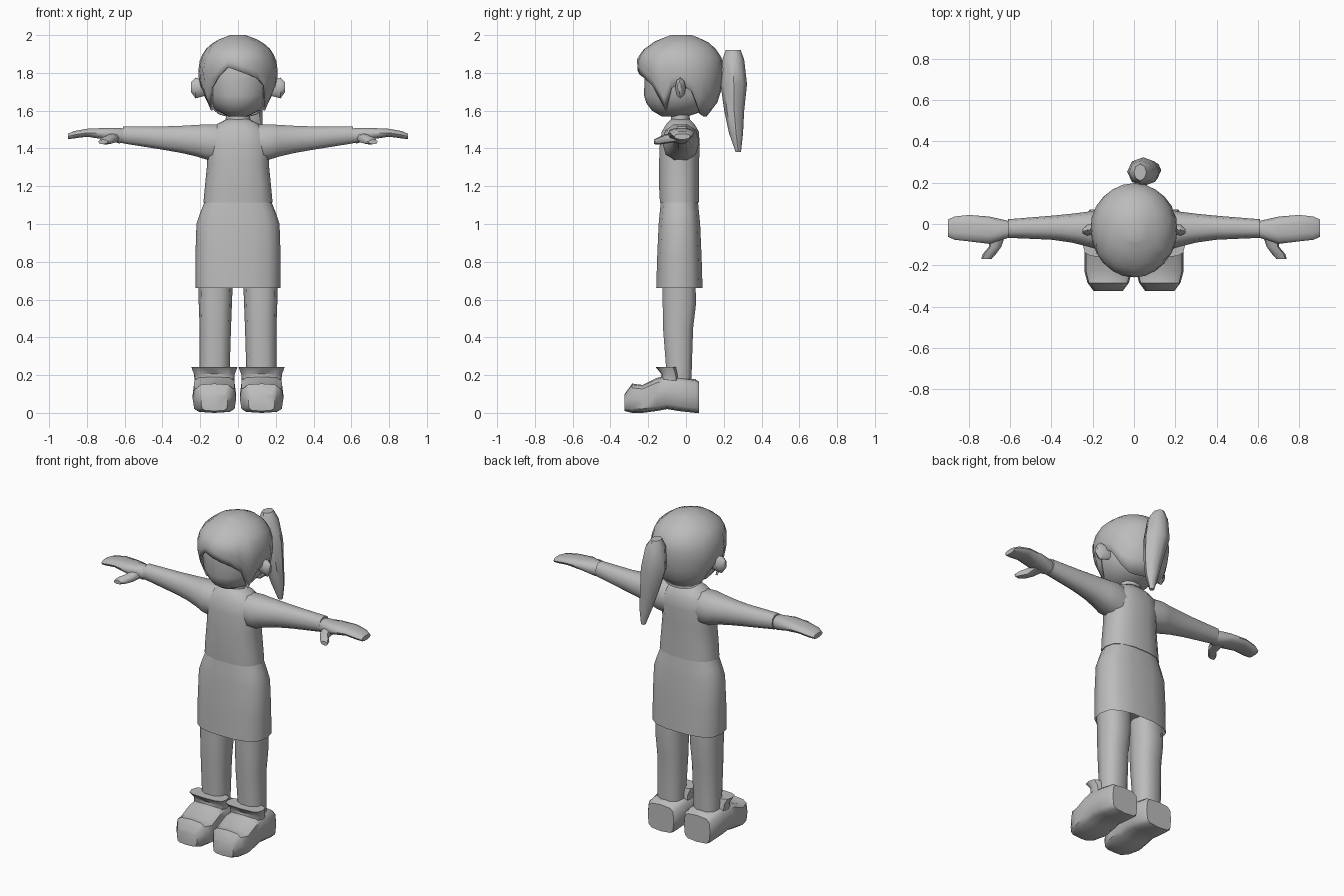
import bpy, math

grey = bpy.data.materials.new("plain grey")
grey.diffuse_color = (0.5, 0.5, 0.5, 1)


def make(name, verts, faces, mirror=False, angle=45):
    me = bpy.data.meshes.new(name)
    me.from_pydata(verts, [], faces)
    me.materials.append(grey)
    ob = bpy.data.objects.new(name, me)
    bpy.context.collection.objects.link(ob)
    bpy.ops.object.select_all(action='DESELECT')
    ob.select_set(True)
    bpy.context.view_layer.objects.active = ob
    bpy.ops.object.mode_set(mode='EDIT')
    bpy.ops.mesh.select_all(action='SELECT')
    bpy.ops.mesh.normals_make_consistent(inside=False)
    bpy.ops.object.mode_set(mode='OBJECT')
    bpy.ops.object.shade_smooth_by_angle(angle=math.radians(angle))
    if mirror:
        ob.modifiers.new("mirror", 'MIRROR')
    return ob


def skin(rows, n):
    faces = [(r * n + k, r * n + (k + 1) % n, (r + 1) * n + (k + 1) % n, (r + 1) * n + k)
             for r in range(rows - 1) for k in range(n)]
    return faces


def loft(name, axis, rings, n=12, box=1.0, mirror=False, angle=45):
    """rings: (position on axis, centre a, centre b, radius a, radius b)"""
    def soft(v):
        return math.copysign(abs(v) ** box, v) if abs(v) > 1e-6 else 0.0
    verts = []
    for p, ca, cb, ra, rb in rings:
        for k in range(n):
            t = 2 * math.pi * k / n
            a, b = ca + ra * soft(math.cos(t)), cb + rb * soft(math.sin(t))
            verts.append({'X': (p, a, b), 'Y': (a, p, b), 'Z': (a, b, p)}[axis])
    last = (len(rings) - 1) * n
    faces = skin(len(rings), n) + [tuple(range(n)), tuple(range(last, last + n))]
    return make(name, verts, faces, mirror, angle)


def interp(table, x):
    for a, b in zip(table, table[1:]):
        if x <= b[0]:
            f = max(0, (x - a[0]) / (b[0] - a[0]))
            return [p + (q - p) * f for p, q in zip(a[1:], b[1:])]
    return table[-1][1:]


# Head and neck
loft("head", 'Z', [(1.57, 0, -.06, .05, .07), (1.60, 0, -.04, .115, .14),
                   (1.64, 0, -.03, .15, .18), (1.68, 0, -.025, .17, .197),
                   (1.76, 0, -.025, .185, .195), (1.86, 0, -.03, .18, .195),
                   (1.94, 0, -.03, .12, .13)], 16)
loft("neck", 'Z', [(1.5, 0, -.03, .07, .055), (1.62, 0, -.03, .06, .05)], 10)
loft("ear", 'X', [(.17, -.02, 1.72, .02, .04), (.225, -.03, 1.72, .028, .055),
                  (.25, -.035, 1.725, .01, .025)], 8, mirror=True)

# Hair cap: height -> half width, front y, back y; angle -> hem height
profile = [(1.57, .13, -.17, .11), (1.60, .165, -.19, .14), (1.65, .185, -.21, .17),
           (1.72, .20, -.235, .19), (1.80, .212, -.255, .20), (1.87, .202, -.26, .195),
           (1.92, .178, -.23, .165), (1.97, .12, -.16, .11), (2.0, .04, -.08, .03)]
hem = [1.74, 1.70, 1.62, 1.58, 1.57, 1.57, 1.57, 1.57, 1.57, 1.58, 1.62, 1.70,
       1.74, 1.72, 1.60, 1.72, 1.78, 1.83, 1.81, 1.79, 1.77, 1.73, 1.60, 1.72]
verts, n, rows = [], len(hem), 10
for r in range(rows):
    for k, low in enumerate(hem):
        z = 2 - (2 - low) * (r / (rows - 1)) ** 1.6
        w, front, back = interp(profile, z)
        t = 2 * math.pi * k / n
        verts.append((w * math.cos(t), (front + back) / 2 + (back - front) / 2 * math.sin(t), z))
hair = make("hair_cap", verts, skin(rows, n) + [tuple(range(n))])
shell = hair.modifiers.new("thickness", 'SOLIDIFY')
shell.thickness, shell.offset = .012, -1

# Ponytail
loft("ponytail_root", 'Y', [(.15, .03, 1.81, .03, .03), (.25, .03, 1.81, .03, .03)], 8)
loft("ponytail", 'Z', [(1.92, .03, .25, .03, .04), (1.87, .035, .25, .06, .058),
                       (1.74, .045, .253, .078, .07), (1.6, .07, .255, .06, .053),
                       (1.48, .09, .265, .04, .037), (1.38, .10, .277, .014, .014)], 8)

# Sweater
loft("sweater", 'Z', [(1.115, 0, -.035, .183, .105), (1.2, 0, -.037, .175, .108),
                      (1.32, 0, -.037, .163, .108), (1.42, 0, -.033, .17, .108),
                      (1.49, 0, -.03, .155, .10), (1.53, 0, -.03, .11, .075),
                      (1.555, 0, -.03, .06, .05)], 14, .8)
loft("sleeve", 'X', [(.08, -.03, 1.425, .085, .105), (.17, -.028, 1.435, .098, .097),
                     (.22, -.025, 1.441, .085, .087), (.30, -.02, 1.448, .07, .075),
                     (.40, -.018, 1.455, .058, .064), (.61, -.022, 1.472, .045, .047)],
     10, .85, True)

# Hands
loft("hand", 'X', [(.59, -.025, 1.467, .035, .036), (.63, -.027, 1.468, .047, .043),
                   (.70, -.03, 1.478, .066, .032), (.80, -.02, 1.483, .064, .022),
                   (.87, -.02, 1.472, .056, .02), (.90, -.02, 1.463, .042, .015)], 10, .8, True)
loft("thumb", 'Y', [(-.04, .66, 1.46, .04, .025), (-.11, .672, 1.45, .03, .025),
                    (-.145, .70, 1.44, .032, .02), (-.17, .715, 1.435, .025, .012)],
     8, .85, True)

# Skirt, with a recessed underside
loft("skirt", 'Z', [(.72, 0, -.035, .19, .10), (.66, 0, -.035, .225, .125),
                    (.82, 0, -.035, .226, .12), (1.0, 0, -.035, .22, .112),
                    (1.06, 0, -.035, .2, .106), (1.12, 0, -.035, .176, .1)], 14, .75)

# Legs
loft("leg", 'Z', [(.10, .125, -.04, .078, .07), (.26, .123, -.038, .08, .072),
                  (.45, .12, -.042, .083, .083), (.58, .12, -.035, .088, .092),
                  (.74, .118, -.038, .092, .09)], 10, .8, True)

# Chunky shoes with a raised ankle cuff
soles = [(-.325, .01, .10, .07), (-.285, 0, .155, .10), (-.23, 0, .148, .115),
         (-.155, .01, .185, .115), (-.10, .02, .20, .113), (-.04, .01, .19, .11),
         (.05, 0, .178, .103), (.07, 0, .165, .09)]
loft("shoe", 'Y', [(y, .125, (a + b) / 2, w, (b - a) / 2) for y, a, b, w in soles],
     12, .5, True)
loft("shoe_cuff", 'Z', [(.17, .125, -.085, .105, .05), (.205, .125, -.085, .108, .045),
                        (.242, .125, -.105, .122, .055)], 12, .6, True)
